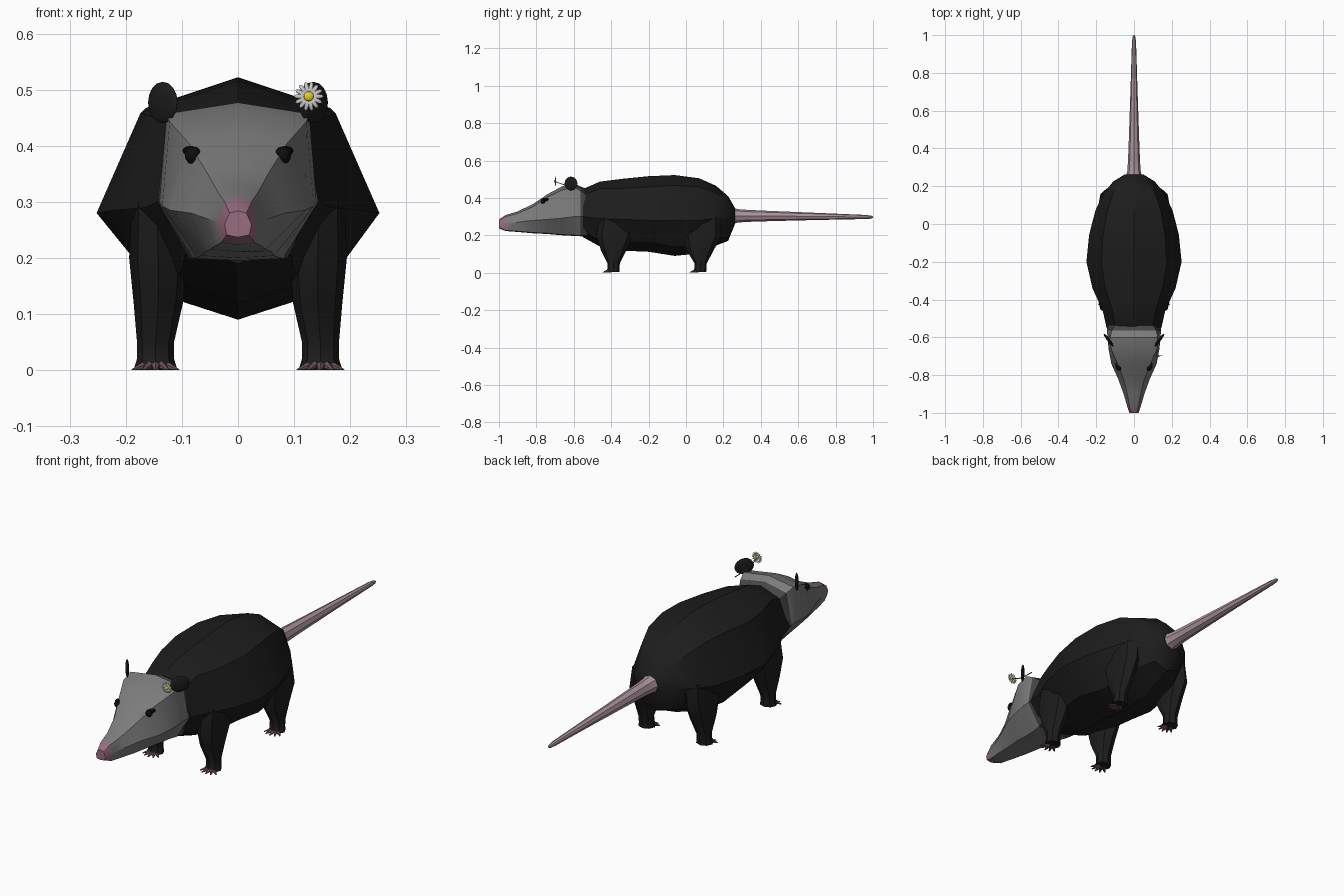
import bpy, bmesh
from math import cos, sin, pi, radians
from mathutils import Matrix, Vector

if "Cube" in bpy.data.objects:
    bpy.data.objects.remove(bpy.data.objects["Cube"])


def material(name, r, g, b):
    m = bpy.data.materials.new(name)
    m.diffuse_color = (r, g, b, 1)
    m.use_nodes = True
    m.node_tree.nodes["Principled BSDF"].inputs["Base Color"].default_value = m.diffuse_color
    return m


BLACK = material("black_fur", 0.012, 0.012, 0.012)
DARK = material("neck_grey", 0.06, 0.06, 0.06)
GREY = material("face_grey", 0.2, 0.2, 0.2)
PINK = material("nose_pink", 0.32, 0.15, 0.22)
TOE = material("toe_pink", 0.16, 0.08, 0.1)
TAIL = material("tail_skin", 0.4, 0.29, 0.34)
WHITE = material("petal_white", 0.85, 0.85, 0.85)
YELLOW = material("flower_yellow", 0.8, 0.62, 0.03)
GREEN = material("stem_green", 0.06, 0.2, 0.08)
EYE = material("eye_black", 0.004, 0.004, 0.004)


def finish(name, bm, mats, mirror=False, angle=30):
    bmesh.ops.recalc_face_normals(bm, faces=bm.faces)
    me = bpy.data.meshes.new(name)
    bm.to_mesh(me)
    bm.free()
    ob = bpy.data.objects.new(name, me)
    bpy.context.collection.objects.link(ob)
    for m in mats:
        me.materials.append(m)
    bpy.ops.object.select_all(action='DESELECT')
    ob.select_set(True)
    bpy.context.view_layer.objects.active = ob
    if angle:
        bpy.ops.object.shade_smooth_by_angle(angle=radians(angle))
    if mirror:
        ob.modifiers.new("mirror", 'MIRROR')
    return ob


def loft(bm, rings, mat_of=lambda i: 0):
    vs = [[bm.verts.new(p) for p in r] for r in rings]
    n = len(rings[0])
    for i in range(len(vs) - 1):
        for k in range(n):
            f = bm.faces.new((vs[i][k], vs[i][(k + 1) % n], vs[i + 1][(k + 1) % n], vs[i + 1][k]))
            f.material_index = mat_of(i)
    bm.faces.new(vs[0]).material_index = mat_of(0)
    bm.faces.new(vs[-1]).material_index = mat_of(len(vs) - 2)


def octagon(y, zt, xu, zu, xm, zm, xl, zl, zb):
    return [(0, y, zt), (xu, y, zu), (xm, y, zm), (xl, y, zl),
            (0, y, zb), (-xl, y, zl), (-xm, y, zm), (-xu, y, zu)]


def ball(bm, loc, size, rot=Matrix(), seg=12, mat=0):
    mx = Matrix.Translation(loc) @ rot @ Matrix.Diagonal((*size, 1))
    r = bmesh.ops.create_uvsphere(bm, u_segments=seg, v_segments=max(4, seg // 2), radius=1, matrix=mx)
    for v in r["verts"]:
        for f in v.link_faces:
            f.material_index = mat


# Body: y, half width, top, widest height, bottom
body = [(-0.55, .145, .448, .30, .19), (-0.46, .165, .487, .29, .14), (-0.34, .22, .502, .285, .118),
        (-0.2, .252, .516, .28, .112), (-0.06, .238, .522, .28, .09), (0.07, .205, .505, .28, .103),
        (0.16, .162, .465, .29, .145), (0.225, .11, .41, .30, .17), (0.262, .05, .345, .305, .26)]
bm = bmesh.new()
loft(bm, [octagon(y, zt, .69 * w, zt - .23 * w, w, zm, .62 * w, zb + .2 * w, zb)
          for y, w, zt, zm, zb in body])
finish("body", bm, [BLACK])

# Head with pink nose tip: y, top, upper x/z, cheek x/z, jaw x, bottom
head = [(-0.53, .445, .10, .415, .14, .30, .088, .195), (-0.565, .462, .118, .44, .143, .30, .08, .195),
        (-0.60, .477, .127, .457, .14, .30, .072, .197), (-0.66, .463, .122, .443, .135, .292, .065, .2),
        (-0.74, .42, .088, .405, .12, .285, .06, .207), (-0.82, .366, .055, .352, .084, .28, .05, .211),
        (-0.90, .328, .035, .316, .055, .27, .04, .218), (-0.965, .308, .024, .30, .036, .265, .03, .223),
        (-1.0, .284, .015, .28, .024, .26, .02, .237)]
bm = bmesh.new()
loft(bm, [octagon(y, zt, xu, zu, xm, zm, xl, zb + .004, zb) for y, zt, xu, zu, xm, zm, xl, zb in head],
     lambda i: 1 if i < 1 else 2 if i == 7 else 0)
finish("head", bm, [GREY, DARK, PINK])

# Eyes with lids
bm = bmesh.new()
ball(bm, (.08, -.762, .383), (.015, .015, .016))
ball(bm, (.085, -.748, .391), (.014, .02, .009))
finish("eyes", bm, [EYE], True)

# Ears
bm = bmesh.new()
ball(bm, (.134, -.615, .477), (.043, .008, .037), Matrix.Rotation(radians(53), 4, 'Z'), 16)
finish("ears", bm, [BLACK], True)


# Legs: z, x, y, x radius, y radius
def legs(name, rows):
    bm = bmesh.new()
    loft(bm, [[(x + rx * cos(2 * pi * k / 8), y + ry * sin(2 * pi * k / 8), z) for k in range(8)]
              for z, x, y, rx, ry in rows])
    finish(name, bm, [BLACK], True)


def toes(name, x, y):
    bm = bmesh.new()
    for k in range(5):
        a = radians(-52 + 26 * k)
        d = Vector((sin(a), -cos(a), -.3)).normalized()
        c = Vector((x, y, .015)) + d * .034
        mx = Matrix.Translation(c) @ d.to_track_quat('Z', 'Y').to_matrix().to_4x4()
        bmesh.ops.create_cone(bm, cap_ends=True, segments=6, radius1=.011, radius2=.003,
                              depth=.04, matrix=mx)
    for v in bm.verts:
        v.co.z = max(v.co.z, 0)
    finish(name, bm, [TOE], True)


legs("front_legs", [(.30, .145, -.37, .045, .09), (.2, .142, -.38, .052, .10), (.12, .142, -.387, .044, .068),
                    (.05, .147, -.387, .033, .033), (.02, .147, -.388, .033, .033), (.004, .147, -.392, .038, .036)])
legs("hind_legs", [(.30, .13, .085, .05, .10), (.2, .142, .085, .05, .105), (.12, .142, .076, .044, .072),
                   (.05, .147, .078, .033, .033), (.02, .147, .077, .033, .033), (.004, .147, .072, .038, .036)])
toes("front_toes", .147, -.395)
toes("hind_toes", .147, .07)

# Tail: y, radius, height
tail = [(.24, .048, .305), (.275, .036, .304), (.33, .032, .304), (.46, .027, .303),
        (.7, .019, .301), (.96, .011, .298), (.99, .008, .297), (1.0, .003, .297)]
bm = bmesh.new()
loft(bm, [[(r * cos(2 * pi * k / 8), y, z + r * sin(2 * pi * k / 8)) for k in range(8)] for y, r, z in tail])
finish("tail", bm, [TAIL])

# Flower tucked at the ear: petals and centre
bm = bmesh.new()
c = Vector((.126, -.698, .488))
for k in range(14):
    a = 2 * pi * k / 14
    ball(bm, c + Vector((cos(a) * .016, 0, sin(a) * .016)), (.0105, .0018, .0043),
         Matrix.Rotation(-a, 4, 'Y') @ Matrix.Rotation(radians(8), 4, 'Z'), 8)
ball(bm, c + Vector((0, -.002, 0)), (.009, .005, .009), mat=1)
finish("flower", bm, [WHITE, YELLOW])

# Flower stem
cu = bpy.data.curves.new("flower_stem", 'CURVE')
cu.dimensions = '3D'
cu.bevel_depth = .0022
cu.bevel_resolution = 1
cu.use_fill_caps = True
sp = cu.splines.new('POLY')
pts = [(.126, -.697, .487), (.125, -.675, .478), (.122, -.64, .467), (.124, -.6, .463), (.135, -.55, .452)]
sp.points.add(len(pts) - 1)
for p, q in zip(sp.points, pts):
    p.co = (*q, 1)
cu.materials.append(GREEN)
bpy.context.collection.objects.link(bpy.data.objects.new("flower_stem", cu))
